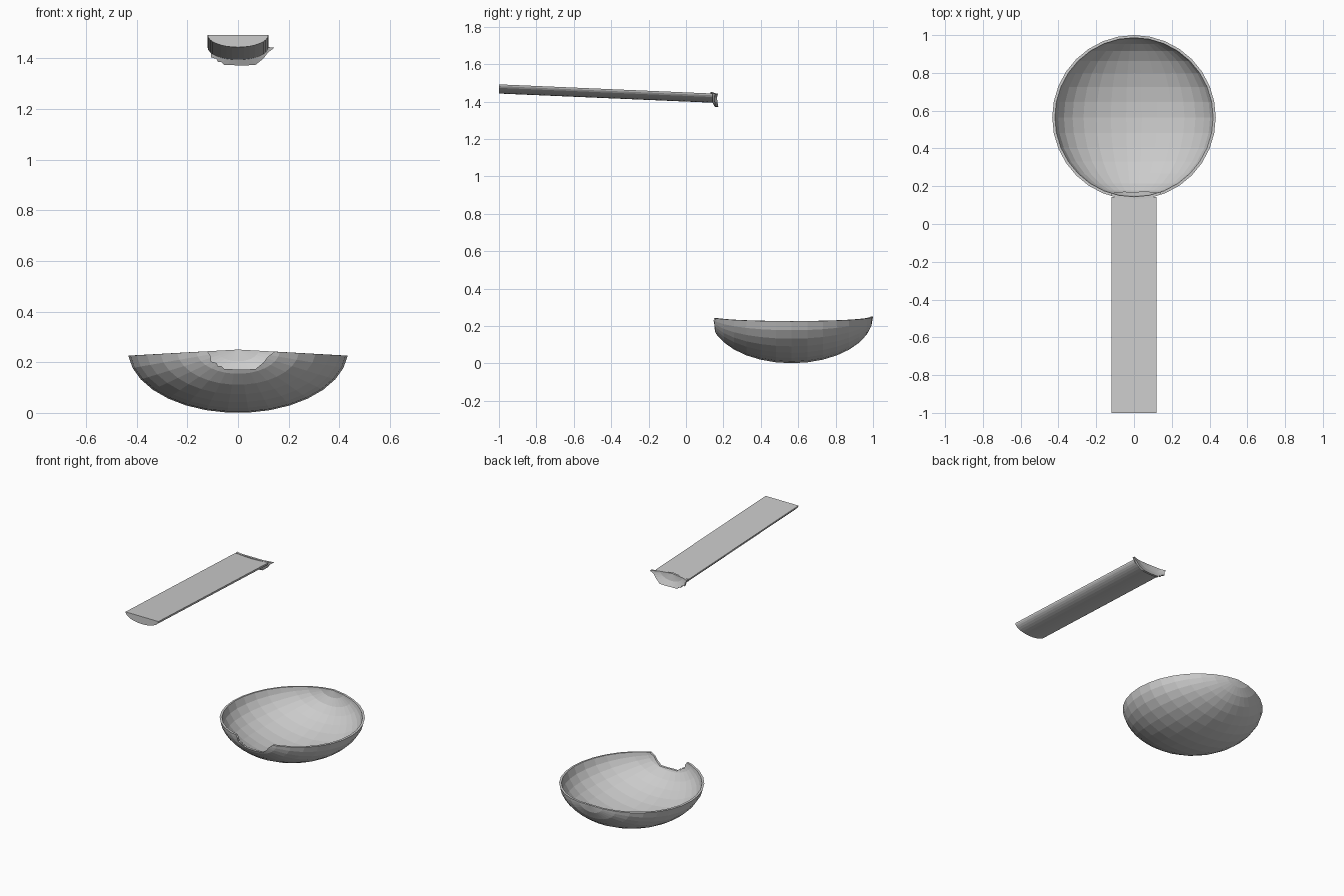
import bpy, bmesh
from math import sin, cos, pi

if "Cube" in bpy.data.objects:
    bpy.data.objects.remove(bpy.data.objects["Cube"])

CY, CZ = 0.565, 0.25          # bowl centre
LIFT = 1.20                   # height of the snapped-off handle above the bowl


def make(name, verts, faces):
    me = bpy.data.meshes.new(name)
    me.from_pydata(verts, [], faces)
    bm = bmesh.new()
    bm.from_mesh(me)
    bmesh.ops.recalc_face_normals(bm, faces=bm.faces)
    bm.to_mesh(me)
    bm.free()
    ob = bpy.data.objects.new(name, me)
    bpy.context.collection.objects.link(ob)
    return ob


def prism(name, front, back):
    """Closed solid between two matching outlines."""
    n = len(front)
    sides = [(i, (i + 1) % n, n + (i + 1) % n, n + i) for i in range(n)]
    return make(name, front + back, sides + [tuple(range(n)), tuple(range(n, 2 * n))])


def bowl_shell(name, rings=16, cols=16):
    """Half of a flattened sphere with its poles on y, as a thin closed shell."""
    verts, faces, layers = [], [], []
    step = pi / cols
    for rx, ry, rz in ((0.435, 0.435, 0.25), (0.421, 0.421, 0.237)):
        grid = []
        for i in range(rings + 1):
            t = pi * i / rings
            row = []
            for j in range(cols):
                if i in (0, rings) and j:
                    row.append(row[0])
                    continue
                a = step * (j + 0.5)
                row.append(len(verts))
                verts.append((rx * sin(t) * cos(a), CY - ry * cos(t),
                              CZ - rz * sin(t) * sin(a)))
            grid.append(row)
        for i in range(rings):
            for j in range(cols - 1):
                q = (grid[i][j], grid[i][j + 1], grid[i + 1][j + 1], grid[i + 1][j])
                faces.append(tuple(dict.fromkeys(q)))
        layers.append(grid)
    o, n = layers
    for j in (0, cols - 1):   # rim
        for i in range(rings):
            faces.append((o[i][j], o[i + 1][j], n[i + 1][j], n[i][j]))
    return make(name, verts, faces)


def cut(ob, cutter, operation):
    m = ob.modifiers.new("break", 'BOOLEAN')
    m.operation, m.object, m.solver = operation, cutter, 'EXACT'
    bpy.context.view_layer.objects.active = ob
    bpy.ops.object.modifier_apply(modifier=m.name)


# jagged break outline, used to split the bowl
notch = [(-0.13, 0.28), (-0.12, 0.242), (-0.108, 0.225), (-0.106, 0.203), (-0.085, 0.197),
         (-0.08, 0.186), (-0.066, 0.185), (-0.055, 0.173), (0.03, 0.171), (0.07, 0.174),
         (0.10, 0.198), (0.118, 0.222), (0.142, 0.24), (0.15, 0.28)]
cutter = prism("break_cutter", [(x, 0.0, z) for x, z in notch],
               [(x, 0.4, z) for x, z in notch])
cutter.hide_render = True

# bowl with a notch, and the torn piece left on the handle
bowl = bowl_shell("bowl")
cut(bowl, cutter, 'DIFFERENCE')
torn = bowl_shell("torn_bowl_piece")
cut(torn, cutter, 'INTERSECT')
torn.location.z = LIFT
bpy.data.objects.remove(cutter)

# handle: half-round bar sloping down to the break
arc = [(0.12 * cos(pi * k / 16), -0.049 * sin(pi * k / 16)) for k in range(17)]
handle = prism("handle", [(x, -1.0, 1.492 + z) for x, z in arc],
               [(x, 0.142, 1.443 + z) for x, z in arc])
